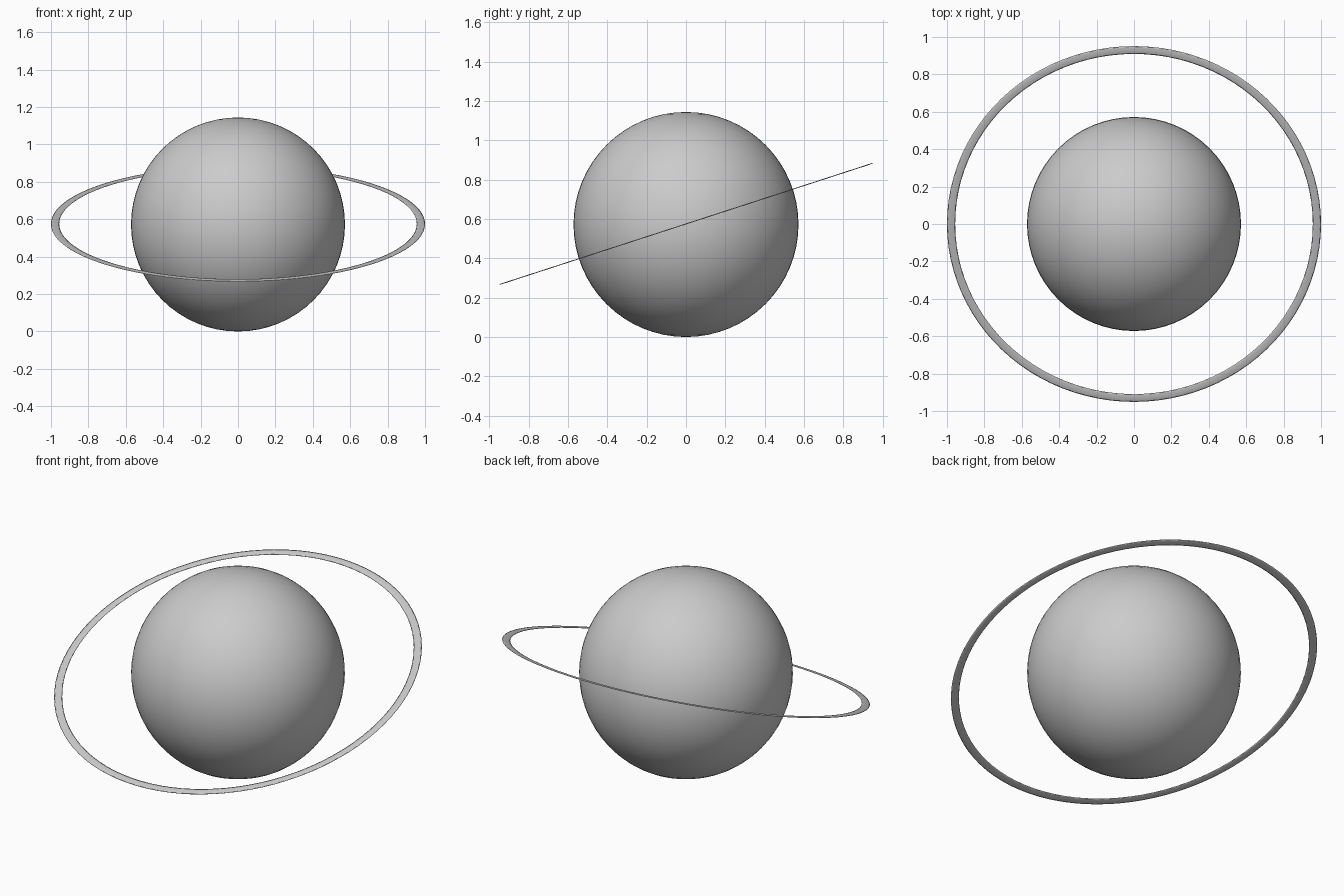
import bpy
from math import radians

if "Cube" in bpy.data.objects:
    bpy.data.objects.remove(bpy.data.objects["Cube"])

R = 0.572          # globe radius, resting on z = 0
TILT = radians(18)

# Smooth globe
bpy.ops.mesh.primitive_uv_sphere_add(segments=64, ring_count=32, radius=R, location=(0, 0, R))
globe = bpy.context.object
globe.name = "globe"
bpy.ops.object.shade_smooth()

# Tilted ring: a torus squashed to a very thin band
bpy.ops.mesh.primitive_torus_add(major_radius=0.978, minor_radius=0.022,
                                 major_segments=96, minor_segments=8)
ring = bpy.context.object
ring.name = "tilted_ring"
ring.scale.z = 0.1
bpy.ops.object.transform_apply(location=False, rotation=False, scale=True)
ring.location = (0, 0, R + 0.003)
ring.rotation_euler.x = TILT
bpy.ops.object.shade_smooth()
